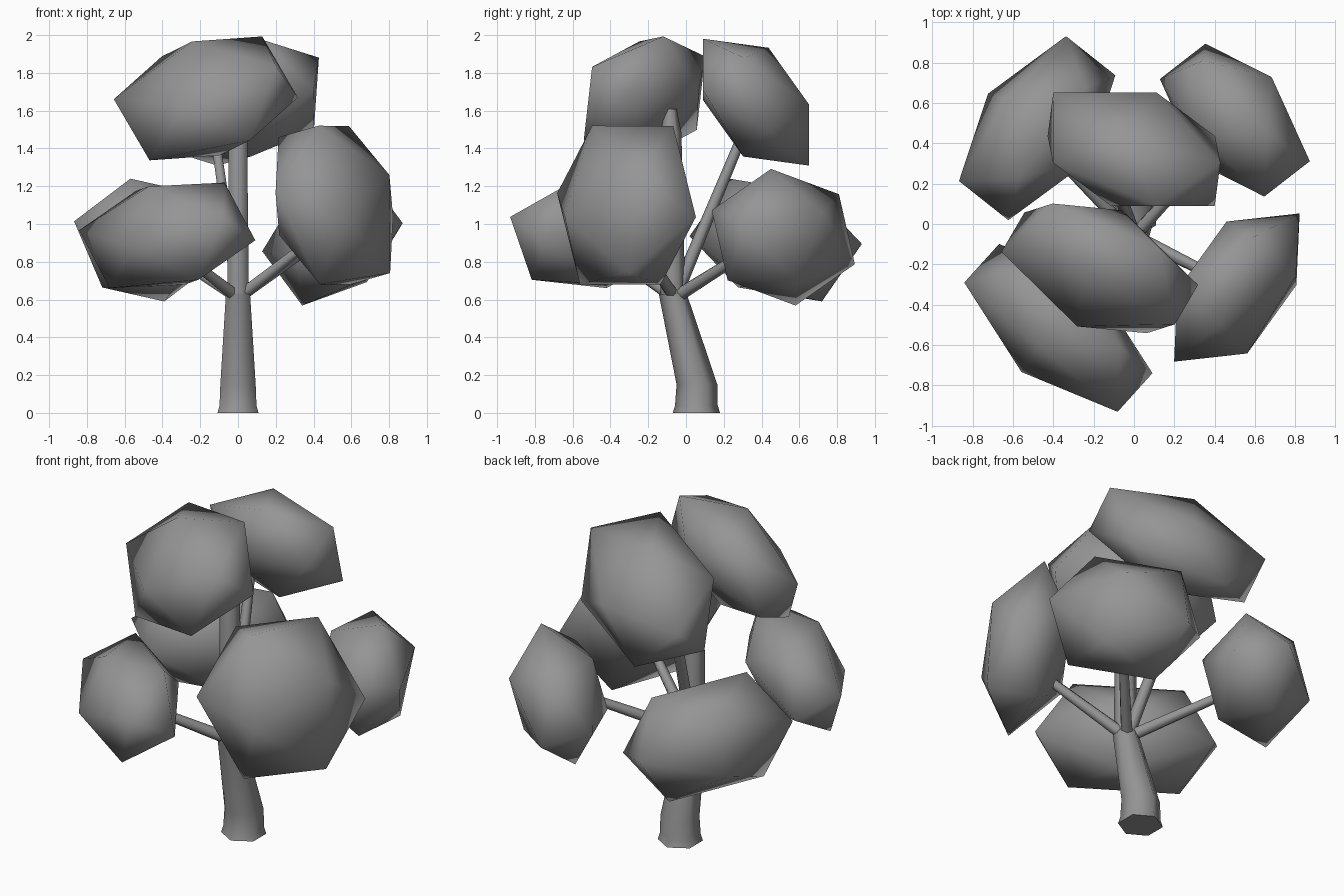
import bpy, bmesh, math
from mathutils import Vector

if "Cube" in bpy.data.objects:
    bpy.data.objects.remove(bpy.data.objects["Cube"])

grey = bpy.data.materials.new("plain_grey")
grey.diffuse_color = (0.3, 0.3, 0.3, 1)
grey.use_nodes = True
grey.node_tree.nodes["Principled BSDF"].inputs["Base Color"].default_value = grey.diffuse_color


def finish(name, bm, angle):
    bmesh.ops.recalc_face_normals(bm, faces=bm.faces)
    mesh = bpy.data.meshes.new(name)
    bm.to_mesh(mesh)
    bm.free()
    obj = bpy.data.objects.new(name, mesh)
    bpy.context.collection.objects.link(obj)
    mesh.materials.append(grey)
    bpy.ops.object.select_all(action='DESELECT')
    obj.select_set(True)
    bpy.context.view_layer.objects.active = obj
    bpy.ops.object.shade_smooth_by_angle(angle=math.radians(angle))
    return obj


def leaf_clump(name, centre, long_axis, mid_axis, thickness):
    """Flattened twenty-sided ball spanned by two axes and a thickness."""
    phi = (1 + math.sqrt(5)) / 2
    x, y = Vector(long_axis), Vector(mid_axis)
    z = x.cross(y).normalized() * thickness
    c = Vector(centre)
    bm = bmesh.new()
    for s in (-1, 1):
        for t in (-phi, phi):
            for p in (x * s + y * t, y * s + z * t, z * s + x * t):
                bm.verts.new(c + p)
    bmesh.ops.convex_hull(bm, input=bm.verts)
    finish(name, bm, 60)


def limb(name, rings, axis=None, sides=6):
    """Tapered tube through (point, radius) rings."""
    pts = [Vector(p) for p, r in rings]
    axis = Vector(axis) if axis else pts[-1] - pts[0]
    axis.normalize()
    u = Vector((0, 1, 0))
    u = (u - axis * u.dot(axis)).normalized()
    v = axis.cross(u)
    bm = bmesh.new()
    loops = []
    for p, (_, r) in zip(pts, rings):
        loops.append([bm.verts.new(p + r * (u * math.cos(a) + v * math.sin(a)))
                      for a in (math.tau * i / sides for i in range(sides))])
    for lo, hi in zip(loops, loops[1:]):
        for i in range(sides):
            j = (i + 1) % sides
            bm.faces.new((lo[i], lo[j], hi[j], hi[i]))
    bm.faces.new(loops[0][::-1])
    bm.faces.new(loops[-1])
    finish(name, bm, 65)


# Leaning trunk with a flared foot, and its upright upper part
limb("trunk", [((0, 0.055, 0), 0.125), ((0, 0.055, 0.04), 0.113),
               ((0, 0.058, 0.15), 0.108), ((0, -0.07, 0.63), 0.074)], (0, 0, 1))
limb("upper_trunk", [((0, -0.07, 0.6), 0.066), ((0, -0.08, 1.48), 0.056),
                     ((0, -0.08, 1.61), 0.03)], (0, 0, 1))

# Branches fanning out from the fork
for name, end in (("back_left", (-0.42, 0.37, 0.88)),
                  ("back_right", (0.42, 0.40, 0.90)),
                  ("top_back", (-0.13, 0.32, 1.52)),
                  ("front_right", (0.44, -0.28, 0.95)),
                  ("front_left", (-0.32, -0.42, 0.86))):
    limb(name + "_branch", [((0, -0.06, 0.61), 0.036), (end, 0.026)])

# Leaf clumps: centre, long axis, middle axis, thickness
leaf_clump("back_left_leaves", (-0.48, 0.475, 0.915),
           (0.164, 0.222, -0.037), (0.046, -0.014, 0.178), 0.161)
leaf_clump("back_right_leaves", (0.50, 0.515, 0.93),
           (0.16, -0.18, 0.067), (0, 0.071, 0.182), 0.147)
leaf_clump("top_back_leaves", (0, 0.37, 1.645),
           (0.256, -0.107, 0.093), (0.09, 0.107, -0.15), 0.138)
leaf_clump("top_front_leaves", (-0.17, -0.22, 1.665),
           (0.266, -0.111, 0.053), (0.02, 0.13, 0.17), 0.139)
leaf_clump("front_right_leaves", (0.51, -0.315, 1.10),
           (-0.117, -0.06, 0.241), (0.12, 0.19, 0.11), 0.139)
leaf_clump("front_left_leaves", (-0.375, -0.515, 0.94),
           (0.235, -0.198, 0.022), (0.043, 0.064, 0.159), 0.143)
